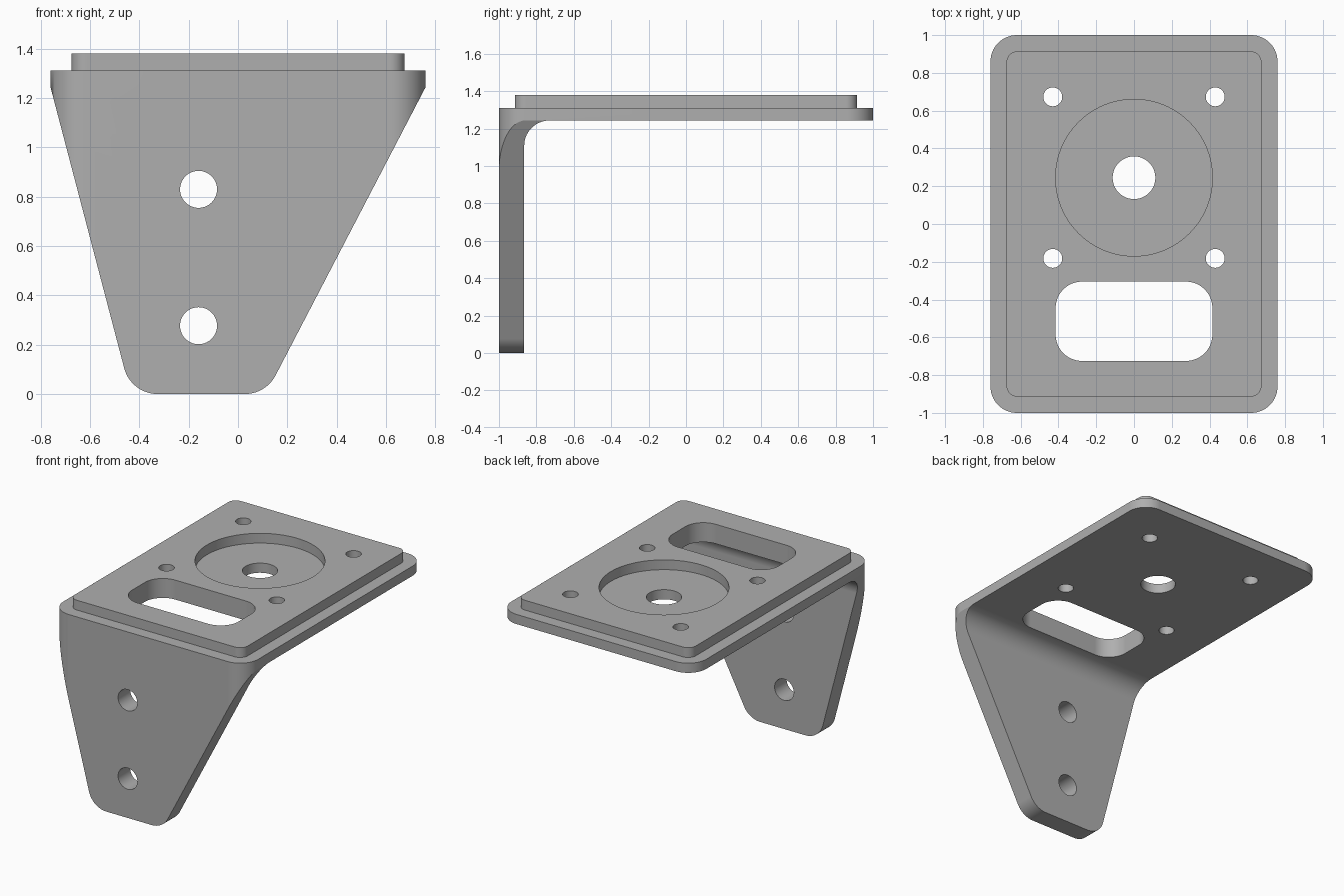
import bpy
import bmesh
import math
from mathutils import Vector

cube = bpy.data.objects.get("Cube")
if cube:
    bpy.data.objects.remove(cube, do_unlink=True)

grey = bpy.data.materials.new("grey metal")
grey.use_nodes = True
colour = (0.43, 0.43, 0.43, 1)
grey.diffuse_color = colour
grey.node_tree.nodes["Principled BSDF"].inputs["Base Color"].default_value = colour


def rounded(points, steps=14):
    """Outline from (a, b, radius) corners, with an arc at each rounded corner."""
    out = []
    for i, (a, b, r) in enumerate(points):
        p = Vector((a, b))
        if r == 0:
            out.append(p)
            continue
        u = (Vector(points[i - 1][:2]) - p).normalized()
        v = (Vector(points[(i + 1) % len(points)][:2]) - p).normalized()
        half = u.angle(v) / 2
        centre = p + (u + v).normalized() * (r / math.sin(half))
        start = p + u * (r / math.tan(half)) - centre
        end = p + v * (r / math.tan(half)) - centre
        sweep = math.pi - 2 * half
        for k in range(steps + 1):
            t = k / steps
            out.append(centre + (start * math.sin((1 - t) * sweep)
                                 + end * math.sin(t * sweep)) / math.sin(sweep))
    return out


def rectangle(x0, x1, y0, y1, r):
    return rounded([(x0, y0, r), (x1, y0, r), (x1, y1, r), (x0, y1, r)])


def circle(a, b, r, n=64):
    return [(a + r * math.cos(2 * math.pi * i / n),
             b + r * math.sin(2 * math.pi * i / n)) for i in range(n)]


def prism(name, outline, axis, low, high):
    """Solid made by sweeping a flat outline along one axis."""
    place = {"x": lambda a, b, d: (d, a, b),
             "y": lambda a, b, d: (a, d, b),
             "z": lambda a, b, d: (a, b, d)}[axis]
    bm = bmesh.new()
    face = bm.faces.new([bm.verts.new(place(a, b, low)) for a, b in outline])
    new = bmesh.ops.extrude_face_region(bm, geom=[face])["geom"]
    bmesh.ops.translate(bm, vec=place(0, 0, high - low),
                        verts=[g for g in new if isinstance(g, bmesh.types.BMVert)])
    bmesh.ops.recalc_face_normals(bm, faces=bm.faces)
    mesh = bpy.data.meshes.new(name)
    bm.to_mesh(mesh)
    bm.free()
    mesh.materials.append(grey)
    ob = bpy.data.objects.new(name, mesh)
    bpy.context.collection.objects.link(ob)
    return ob


def activate(ob):
    bpy.ops.object.select_all(action="DESELECT")
    ob.select_set(True)
    bpy.context.view_layer.objects.active = ob


def combine(ob, operation, outline, axis, low=-3, high=3):
    cutter = prism("cutter", outline, axis, low, high)
    mod = ob.modifiers.new("cut", "BOOLEAN")
    mod.operation = operation
    mod.solver = "EXACT"
    mod.object = cutter
    activate(ob)
    bpy.ops.object.modifier_apply(modifier=mod.name)
    bpy.data.objects.remove(cutter, do_unlink=True)


SHELF, LEDGE, TOP = 1.243, 1.311, 1.38
HALF_WIDTH = 0.76

# Angle bracket: side profile with an inner fillet, trimmed to its outlines
profile = rounded([(-1, 0, 0), (-0.865, 0, 0), (-0.865, SHELF, 0.135),
                   (1, SHELF, 0), (1, LEDGE, 0), (-1, LEDGE, 0)])
bracket = prism("angle_bracket", profile, "x", -0.9, 0.9)
front = rounded([(-0.434, 0, 0.14), (0.113, 0, 0.14), (HALF_WIDTH, SHELF, 0),
                 (HALF_WIDTH, 1.6, 0), (-HALF_WIDTH, 1.6, 0), (-HALF_WIDTH, SHELF, 0)])
combine(bracket, "INTERSECT", front, "y")
combine(bracket, "INTERSECT", rectangle(-HALF_WIDTH, HALF_WIDTH, -1, 1, 0.14), "z")

# Raised pad on the shelf, with a round recess down to the ledge
pad = prism("raised_pad", rectangle(-0.675, 0.675, -0.915, 0.915, 0.06), "z", LEDGE, TOP)
combine(pad, "DIFFERENCE", circle(0, 0.245, 0.415, 96), "z")

# Slot and screw holes through pad and shelf
for ob in (bracket, pad):
    combine(ob, "DIFFERENCE", rectangle(-0.415, 0.415, -0.725, -0.305, 0.14), "z")
    for x in (-0.43, 0.43):
        for y in (-0.182, 0.673):
            combine(ob, "DIFFERENCE", circle(x, y, 0.05, 40), "z")

# Shaft hole in the recess floor and mounting holes in the upright
combine(bracket, "DIFFERENCE", circle(0, 0.245, 0.113), "z")
for z in (0.277, 0.83):
    combine(bracket, "DIFFERENCE", circle(-0.16, z, 0.075), "y")

# Smooth rounded surfaces, crisp edges
for ob in (bracket, pad):
    activate(ob)
    bpy.ops.object.shade_smooth_by_angle(angle=math.radians(25))
    normals = ob.modifiers.new("even normals", "WEIGHTED_NORMAL")
    normals.keep_sharp = True
